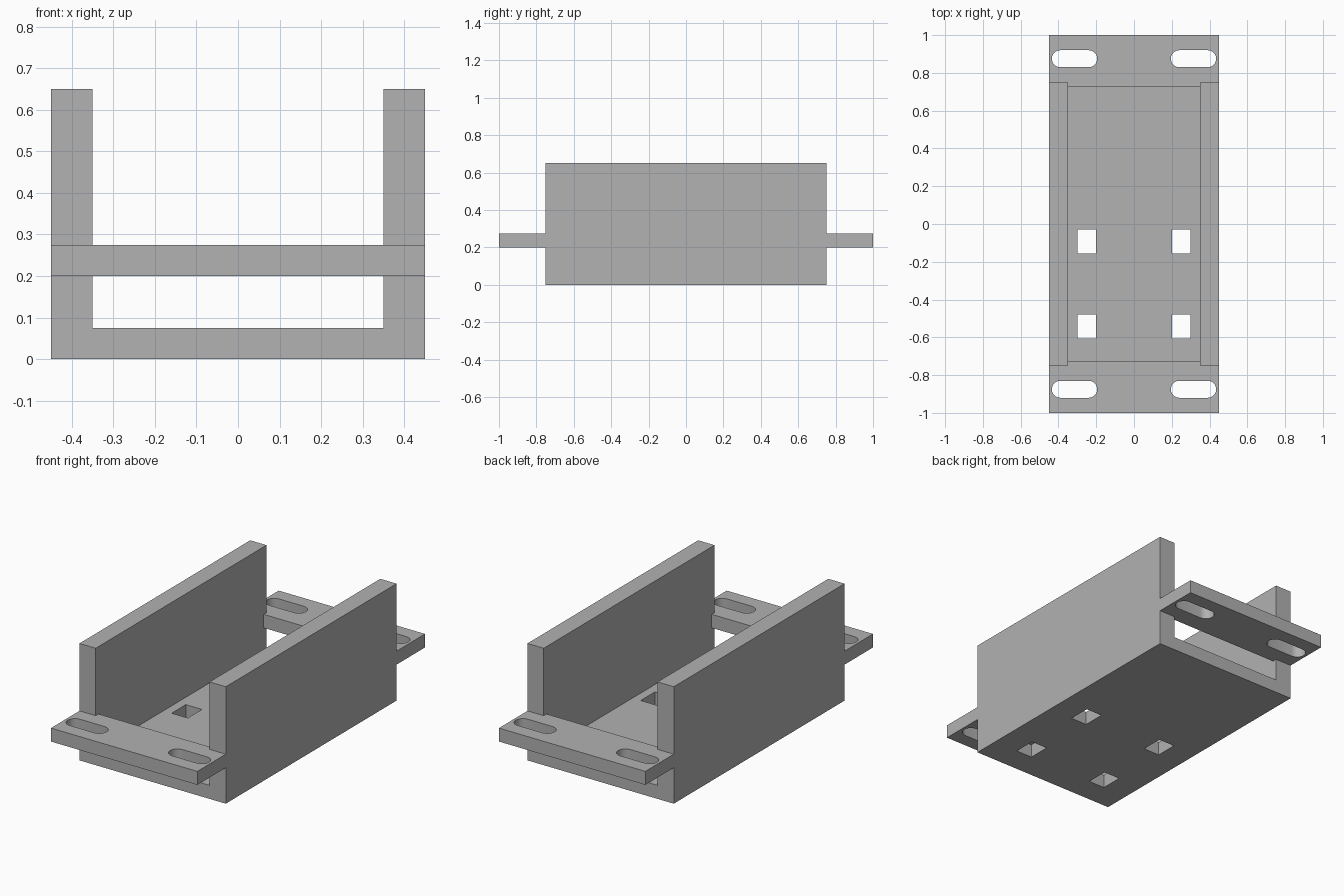
import bpy, bmesh
from math import pi, sin, cos

if "Cube" in bpy.data.objects:
    bpy.data.objects.remove(bpy.data.objects["Cube"], do_unlink=True)

# One flat grey for the whole bracket
grey = bpy.data.materials.new("plain grey")
grey.use_nodes = True
colour = (0.445, 0.445, 0.445, 1)
grey.diffuse_color = colour
grey.node_tree.nodes["Principled BSDF"].inputs["Base Color"].default_value = colour


def prism(name, outline, offset):
    """Extrude a closed outline of 3D points along an offset."""
    bm = bmesh.new()
    face = bm.faces.new([bm.verts.new(p) for p in outline])
    grown = bmesh.ops.extrude_face_region(bm, geom=[face], use_keep_orig=True)
    verts = [g for g in grown["geom"] if isinstance(g, bmesh.types.BMVert)]
    bmesh.ops.translate(bm, verts=verts, vec=offset)
    bmesh.ops.recalc_face_normals(bm, faces=bm.faces[:])
    mesh = bpy.data.meshes.new(name)
    bm.to_mesh(mesh)
    bm.free()
    mesh.materials.append(grey)
    obj = bpy.data.objects.new(name, mesh)
    bpy.context.collection.objects.link(obj)
    return obj


def box(name, x, y, z, w, d, h):
    """Box centred on x, y with its base at z."""
    outline = [(x + sx * w / 2, y + sy * d / 2, z)
               for sx, sy in ((-1, -1), (1, -1), (1, 1), (-1, 1))]
    return prism(name, outline, (0, 0, h))


def slot(name, x, y, z, half, r, h, steps=12):
    """Upright slot with two round ends along x."""
    outline = []
    for side in (1, -1):
        for i in range(steps + 1):
            a = -pi / 2 + pi * i / steps
            outline.append((x + side * (half - r + r * cos(a)),
                            y + side * r * sin(a), z))
    return prism(name, outline, (0, 0, h))


def combine(target, other, operation):
    """Boolean another part into the target, then drop that part."""
    other.hide_render = True
    mod = target.modifiers.new("combine", "BOOLEAN")
    mod.operation, mod.solver, mod.object = operation, "EXACT", other
    bpy.context.view_layer.objects.active = target
    bpy.ops.object.modifier_apply(modifier=mod.name)
    bpy.data.objects.remove(other, do_unlink=True)


# U-shaped channel: floor and two side walls
W, IN, L, TOP, FLOOR = 0.45, 0.35, 0.75, 0.65, 0.075
profile = [(-W, 0), (W, 0), (W, TOP), (IN, TOP),
           (IN, FLOOR), (-IN, FLOOR), (-IN, TOP), (-W, TOP)]
bracket = prism("channel_bracket", [(x, -L, z) for x, z in profile], (0, 2 * L, 0))

# Mounting tabs at both ends, each with two slots
for end in (-1, 1):
    combine(bracket, box("mounting_tab", 0, end * 0.8625, 0.2, 2 * W, 0.275, 0.075), "UNION")
    for side in (-1, 1):
        combine(bracket, slot("slot_cutter", side * 0.315, end * 0.875, 0.15, 0.12, 0.045, 0.2),
                "DIFFERENCE")

# Rectangular holes through the floor
for y in (-0.0925, -0.5425):
    for side in (-1, 1):
        combine(bracket, box("floor_hole_cutter", side * 0.25, y, -0.05, 0.1, 0.125, 0.175),
                "DIFFERENCE")

# Smooth slot ends, sharp edges elsewhere
bpy.ops.object.select_all(action="DESELECT")
bracket.select_set(True)
bpy.context.view_layer.objects.active = bracket
bpy.ops.object.shade_smooth_by_angle(angle=pi / 6)
